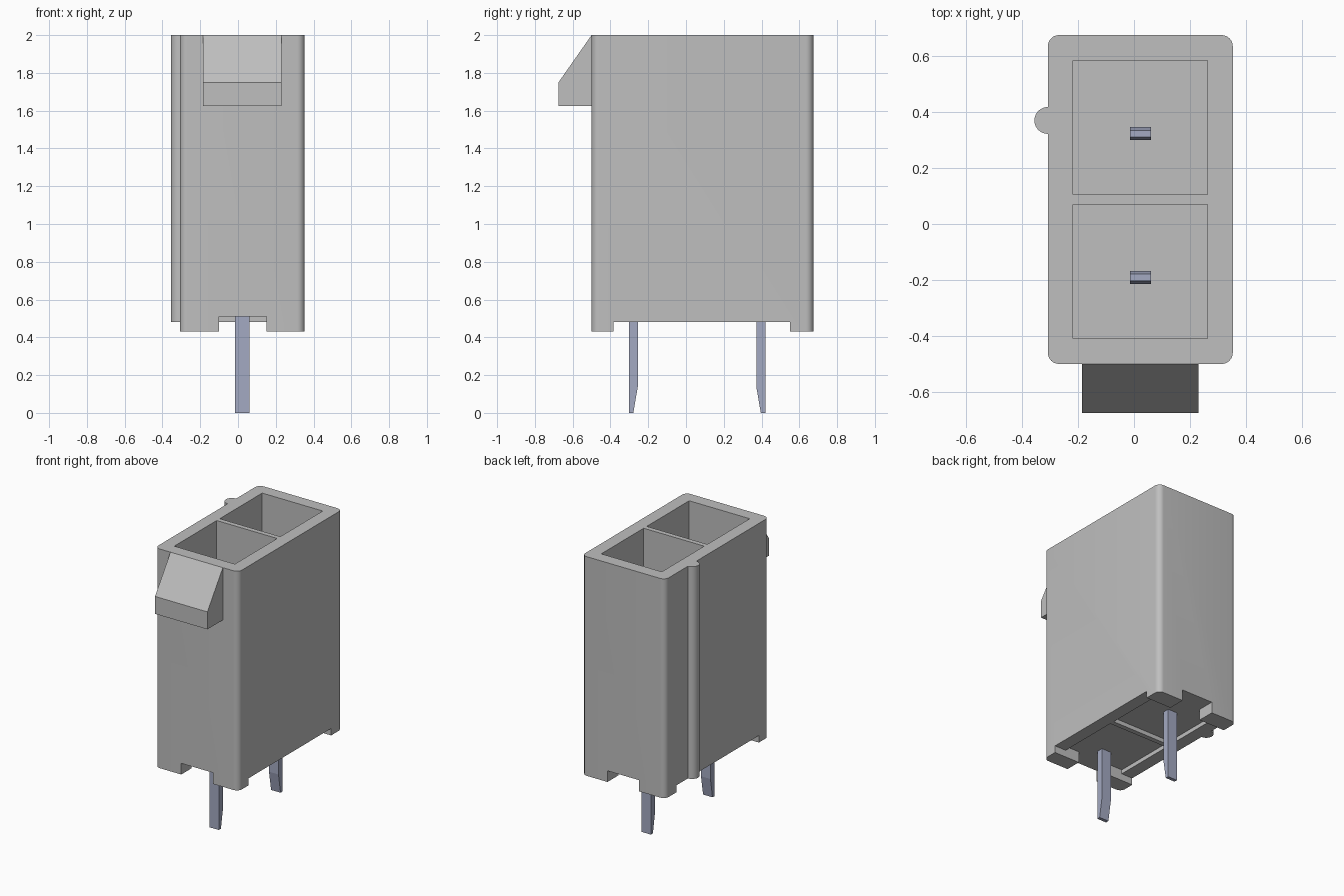
import bpy, bmesh, math
from mathutils import Vector

cube = bpy.data.objects.get("Cube")
if cube:
    bpy.data.objects.remove(cube, do_unlink=True)


def material(name, rgb):
    mat = bpy.data.materials.new(name)
    mat.use_nodes = True
    mat.diffuse_color = (*rgb, 1)
    mat.node_tree.nodes["Principled BSDF"].inputs["Base Color"].default_value = (*rgb, 1)
    return mat


GREY = material("grey plastic", (0.52, 0.52, 0.52))
METAL = material("bluish metal", (0.37, 0.40, 0.54))


def prism(name, profile, axis, low, high, mat):
    """Extrude a 2D profile along x (profile is y,z) or along z (profile is x,y)."""
    bm = bmesh.new()
    place = (lambda p: (low, *p)) if axis == "x" else (lambda p: (*p, low))
    face = bm.faces.new([bm.verts.new(place(p)) for p in profile])
    step = Vector((high - low, 0, 0) if axis == "x" else (0, 0, high - low))
    ext = bmesh.ops.extrude_face_region(bm, geom=[face])
    moved = [g for g in ext["geom"] if isinstance(g, bmesh.types.BMVert)]
    bmesh.ops.translate(bm, verts=moved, vec=step)
    bmesh.ops.recalc_face_normals(bm, faces=bm.faces)
    mesh = bpy.data.meshes.new(name)
    bm.to_mesh(mesh)
    bm.free()
    mesh.materials.append(mat)
    obj = bpy.data.objects.new(name, mesh)
    bpy.context.collection.objects.link(obj)
    return obj


def select(obj):
    bpy.ops.object.select_all(action="DESELECT")
    obj.select_set(True)
    bpy.context.view_layer.objects.active = obj


def cut_box(obj, x0, x1, y0, y1, z0, z1):
    cutter = prism("cutter", [(x0, y0), (x1, y0), (x1, y1), (x0, y1)], "z", z0, z1, GREY)
    cutter.hide_render = True
    select(obj)
    mod = obj.modifiers.new("cut", "BOOLEAN")
    mod.operation, mod.solver, mod.object = "DIFFERENCE", "EXACT", cutter
    bpy.ops.object.modifier_apply(modifier=mod.name)
    bpy.data.objects.remove(cutter, do_unlink=True)


def arc(cx, cy, r, start, end, steps):
    angles = [math.radians(start + (end - start) * i / steps) for i in range(steps + 1)]
    return [(cx + r * math.cos(a), cy + r * math.sin(a)) for a in angles]


# Housing: rounded rectangular block
X0, X1, Y0, Y1, R = -0.308, 0.353, -0.5, 0.675, 0.04
outline = (arc(X1 - R, Y0 + R, R, -90, 0, 8) + arc(X1 - R, Y1 - R, R, 0, 90, 8)
           + arc(X0 + R, Y1 - R, R, 90, 180, 8) + arc(X0 + R, Y0 + R, R, 180, 270, 8))
housing = prism("housing", outline, "z", 0.43, 2.0, GREY)

# Underside: gap between the feet, and notches in both ends
cut_box(housing, -1, 1, -0.385, 0.55, 0.3, 0.48)
cut_box(housing, -0.1, 0.15, -0.6, -0.38, 0.3, 0.51)
cut_box(housing, -0.1, 0.15, 0.545, 0.8, 0.3, 0.51)

# Two cells: deep pocket from above, shallow recess from below
for y0, y1, r0, r1 in ((-0.41, 0.07, -0.385, 0.07), (0.105, 0.585, 0.105, 0.55)):
    cut_box(housing, -0.218, 0.262, y0, y1, 0.62, 2.2)
    cut_box(housing, -0.218, 0.262, r0, r1, 0.3, 0.51)

# Latch wedge on the front
prism("latch_wedge", [(-0.5, 2.0), (-0.675, 1.75), (-0.675, 1.625), (-0.5, 1.625)],
      "x", -0.185, 0.23, GREY)

# Half-round key rib on the side
rib = prism("key_rib", arc(X0, 0.37, 0.048, 90, 270, 16), "z", 0.48, 2.0, GREY)

# Contact pins: offset tail below, chamfered blade inside the pocket
for name, outer, side, mid in (("front_pin", -0.303, 1, -0.191), ("rear_pin", 0.42, -1, 0.323)):
    inner = outer + side * 0.048
    near, far = mid - side * 0.023, mid + side * 0.023
    prism(name, [(outer, 0), (outer + side * 0.024, 0), (inner, 0.14), (inner, 0.53),
                 (far, 0.6), (far, 1.36), (far - side * 0.011, 1.4),
                 (near + side * 0.011, 1.4), (near, 1.36), (near, 0.6), (outer, 0.53)],
          "x", -0.015, 0.06, METAL)

for obj in (housing, rib):
    select(obj)
    bpy.ops.object.shade_smooth_by_angle(angle=math.radians(30))
